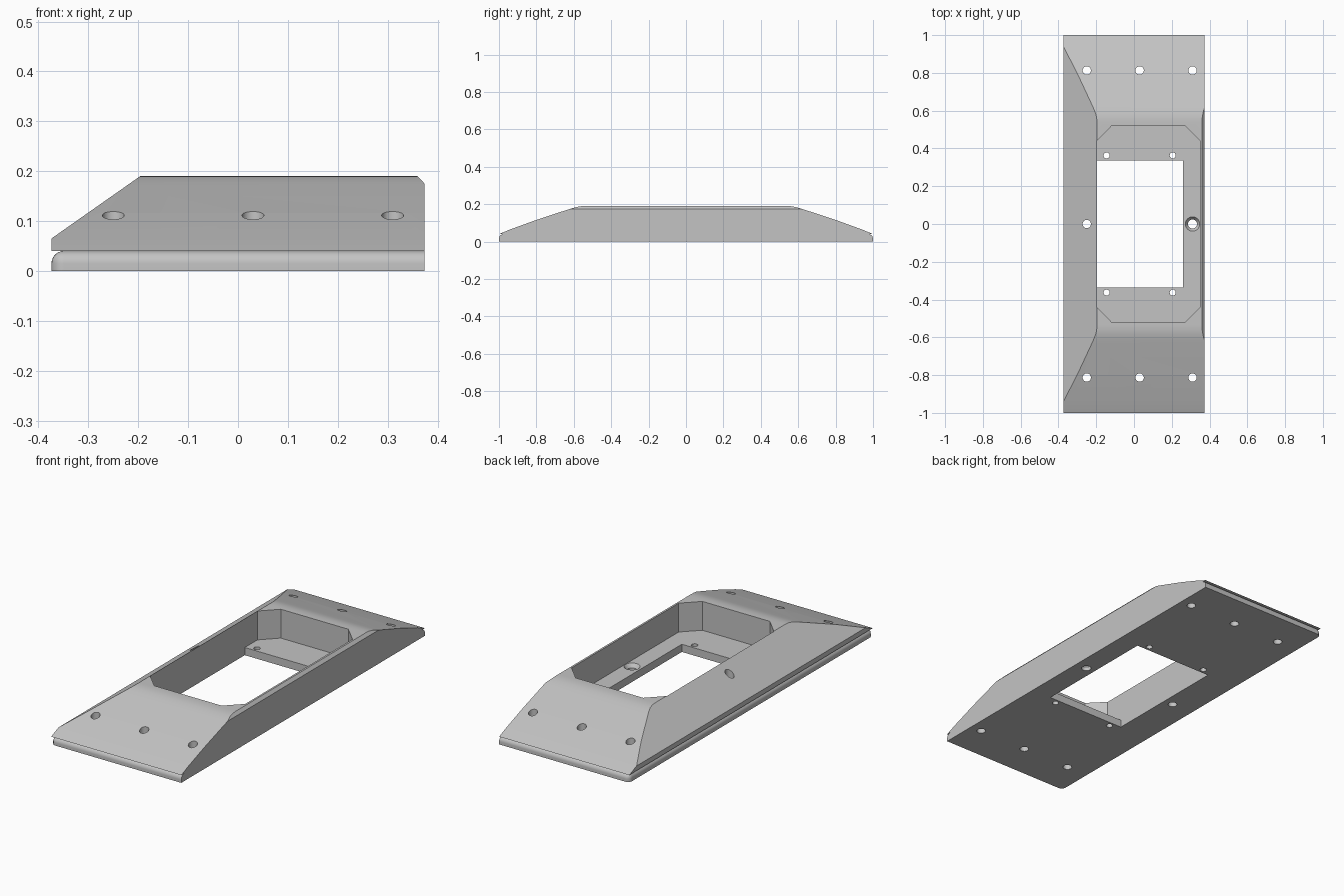
import bpy, bmesh, math
from mathutils import Vector

if "Cube" in bpy.data.objects:
    bpy.data.objects.remove(bpy.data.objects["Cube"])

HALF_X, HALF_Y, PLATE, TOP = 0.374, 1.0, 0.04, 0.19

grey = bpy.data.materials.new("light grey")
grey.diffuse_color = (0.55, 0.55, 0.55, 1)
grey.use_nodes = True
grey.node_tree.nodes["Principled BSDF"].inputs["Base Color"].default_value = grey.diffuse_color


def make_object(name, bm):
    bmesh.ops.recalc_face_normals(bm, faces=bm.faces)
    mesh = bpy.data.meshes.new(name)
    bm.to_mesh(mesh)
    bm.free()
    mesh.materials.append(grey)
    obj = bpy.data.objects.new(name, mesh)
    bpy.context.collection.objects.link(obj)
    return obj


def extrude(bm, points, offset):
    face = bm.faces.new([bm.verts.new(p) for p in points])
    moved = bmesh.ops.extrude_face_region(bm, geom=[face])["geom"]
    verts = [v for v in moved if isinstance(v, bmesh.types.BMVert)]
    bmesh.ops.translate(bm, verts=verts, vec=offset)


def prism(name, outline, z0, z1):
    bm = bmesh.new()
    extrude(bm, [(x, y, z0) for x, y in outline], (0, 0, z1 - z0))
    return make_object(name, bm)


def drill(name, x, y, r0, r1, z0, z1):
    bm = bmesh.new()
    bmesh.ops.create_cone(bm, cap_ends=True, segments=32, radius1=r0,
                          radius2=r1, depth=z1 - z0)
    bmesh.ops.translate(bm, verts=bm.verts, vec=(x, y, (z0 + z1) / 2))
    return make_object(name, bm)


def boolean(target, tool, operation):
    mod = target.modifiers.new(operation, 'BOOLEAN')
    mod.operation, mod.solver, mod.object = operation, 'EXACT', tool
    bpy.context.view_layer.objects.active = target
    bpy.ops.object.modifier_apply(modifier=mod.name)
    bpy.data.objects.remove(tool)


# Upper body: curved ramp profile swept across the width
ramp = [(1.0, 0.04), (0.94, 0.065), (0.8, 0.116), (0.635, 0.170),
        (0.61, 0.178), (0.585, 0.185), (0.56, 0.189), (0.535, TOP)]
profile = ramp + [(-y, z) for y, z in reversed(ramp)]
bm = bmesh.new()
extrude(bm, [(-HALF_X, y, z) for y, z in profile], (2 * HALF_X, 0, 0))

# Sloped left flank and small right chamfer
for point, normal in (((-0.196, 0, TOP), (-0.125, 0, 0.178)),
                      ((0.360, 0, TOP), (0.015, 0, 0.014))):
    cut = bmesh.ops.bisect_plane(
        bm, geom=bm.verts[:] + bm.edges[:] + bm.faces[:], dist=1e-6,
        plane_co=point, plane_no=Vector(normal).normalized(), clear_outer=True)
    edges = [e for e in cut["geom_cut"] if isinstance(e, bmesh.types.BMEdge)]
    bmesh.ops.contextual_create(bm, geom=edges)
frame = make_object("mounting_frame", bm)

# Base plate, rounded on the top rim and the left corners
bm = bmesh.new()
bmesh.ops.create_cube(bm, size=1)
for v in bm.verts:
    v.co = (v.co.x * 2 * HALF_X, v.co.y * 2 * HALF_Y, (v.co.z + 0.5) * PLATE)
rim = []
for e in bm.edges:
    mid = (e.verts[0].co + e.verts[1].co) / 2
    upright = abs(e.verts[0].co.z - e.verts[1].co.z) > 0.01
    if (upright and mid.x < 0) or (not upright and mid.z > 0.03 and mid.x < 0.1):
        rim.append(e)
bmesh.ops.bevel(bm, geom=rim, offset=0.025, segments=6, profile=0.5,
                affect='EDGES', clamp_overlap=True)
boolean(frame, make_object("base_plate", bm), 'UNION')

# Pocket with clipped corners, then the open window in its floor
quarter = [(0.35, 0.44), (0.27, 0.52), (-0.118, 0.52), (-0.197, 0.44)]
outline = quarter + [(x, -y) for x, y in reversed(quarter)]
boolean(frame, prism("pocket_cutter", outline, PLATE, 0.4), 'DIFFERENCE')
window = [(-0.197, -0.337), (0.26, -0.337), (0.26, 0.337), (-0.197, 0.337)]
boolean(frame, prism("window_cutter", window, -0.1, 0.1), 'DIFFERENCE')

# Fixing holes through the ramps, flank and pocket floor
holes = [(x, y, 0.022) for x in (-0.25, 0.03, 0.31) for y in (-0.813, 0.813)]
holes += [(x, y, 0.016) for x in (-0.145, 0.205) for y in (-0.363, 0.363)]
holes += [(-0.25, 0, 0.022), (0.31, 0, 0.024)]
for x, y, r in holes:
    boolean(frame, drill("hole_cutter", x, y, r, r, -0.1, 0.4), 'DIFFERENCE')

# Countersink on the pocket floor hole
boolean(frame, drill("countersink_cutter", 0.31, 0, 0.022, 0.0385, 0.018, 0.0405),
        'DIFFERENCE')

# Soft ramps and rim, crisp edges elsewhere
bpy.ops.object.select_all(action='DESELECT')
frame.select_set(True)
bpy.context.view_layer.objects.active = frame
bpy.ops.object.shade_smooth_by_angle(angle=math.radians(20))
weighted = frame.modifiers.new("weighted_normals", 'WEIGHTED_NORMAL')
weighted.keep_sharp = True
